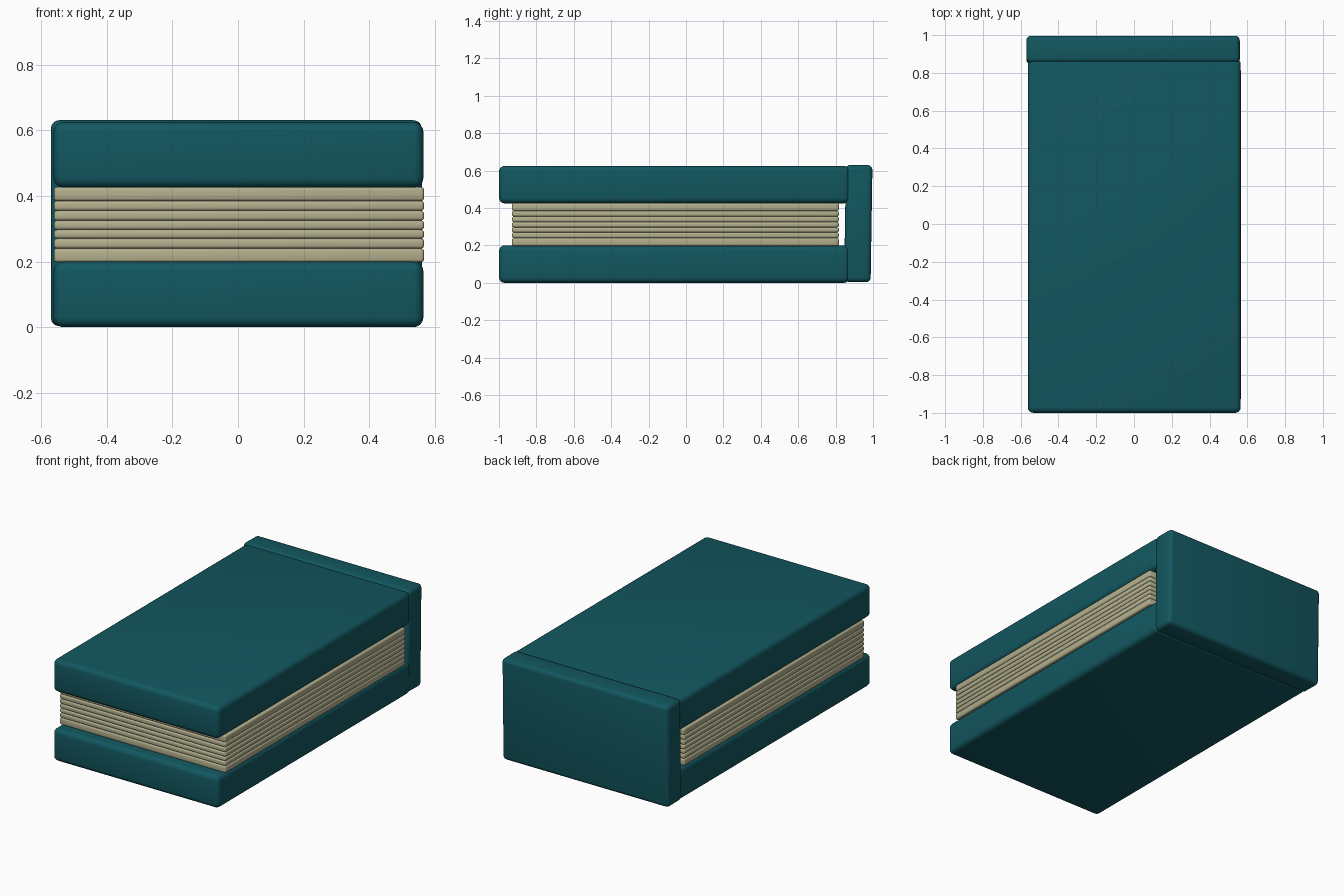
import bpy
from math import radians

if "Cube" in bpy.data.objects:
    bpy.data.objects.remove(bpy.data.objects["Cube"])


def material(name, color):
    mat = bpy.data.materials.new(name)
    mat.diffuse_color = (*color, 1)
    mat.use_nodes = True
    mat.node_tree.nodes["Principled BSDF"].inputs["Base Color"].default_value = mat.diffuse_color
    return mat


def rounded_box(name, x, y, z, radius, mat, tilt=0, segments=4):
    """Box between (min, max) pairs with rounded edges."""
    bpy.ops.mesh.primitive_cube_add(size=1, location=[sum(r) / 2 for r in (x, y, z)])
    obj = bpy.context.object
    obj.name = name
    obj.scale = [r[1] - r[0] for r in (x, y, z)]
    bpy.ops.object.transform_apply(location=False, rotation=False, scale=True)
    bevel = obj.modifiers.new("rounded_edges", 'BEVEL')
    bevel.width = radius
    bevel.segments = segments
    bpy.ops.object.modifier_apply(modifier=bevel.name)
    obj.rotation_euler.x = radians(tilt)
    obj.data.materials.append(mat)
    bpy.ops.object.shade_smooth_by_angle(angle=radians(40))
    return obj


teal = material("teal_cover", (0.006, 0.095, 0.115))
cream = material("cream_paper", (0.45, 0.43, 0.27))

# Two thick covers
for name, z in (("bottom_cover", (0.0, 0.2)), ("top_cover", (0.425, 0.625))):
    rounded_box(name, (-0.562, 0.565), (-1.0, 0.875), z, 0.03, teal)

# Spine, leaning very slightly backwards
rounded_box("spine", (-0.57, 0.56), (0.85, 0.992), (0.004, 0.63), 0.025, teal, tilt=-0.9)

# Stacked page blocks, with a groove between neighbours
levels = [0.198, 0.24, 0.27, 0.297, 0.325, 0.355, 0.385, 0.427]
for i, (low, high) in enumerate(zip(levels, levels[1:])):
    rounded_box(f"page_block_{i + 1}", (-0.561, 0.567), (-0.93, 0.817),
                (low, high), 0.009, cream, segments=3)
